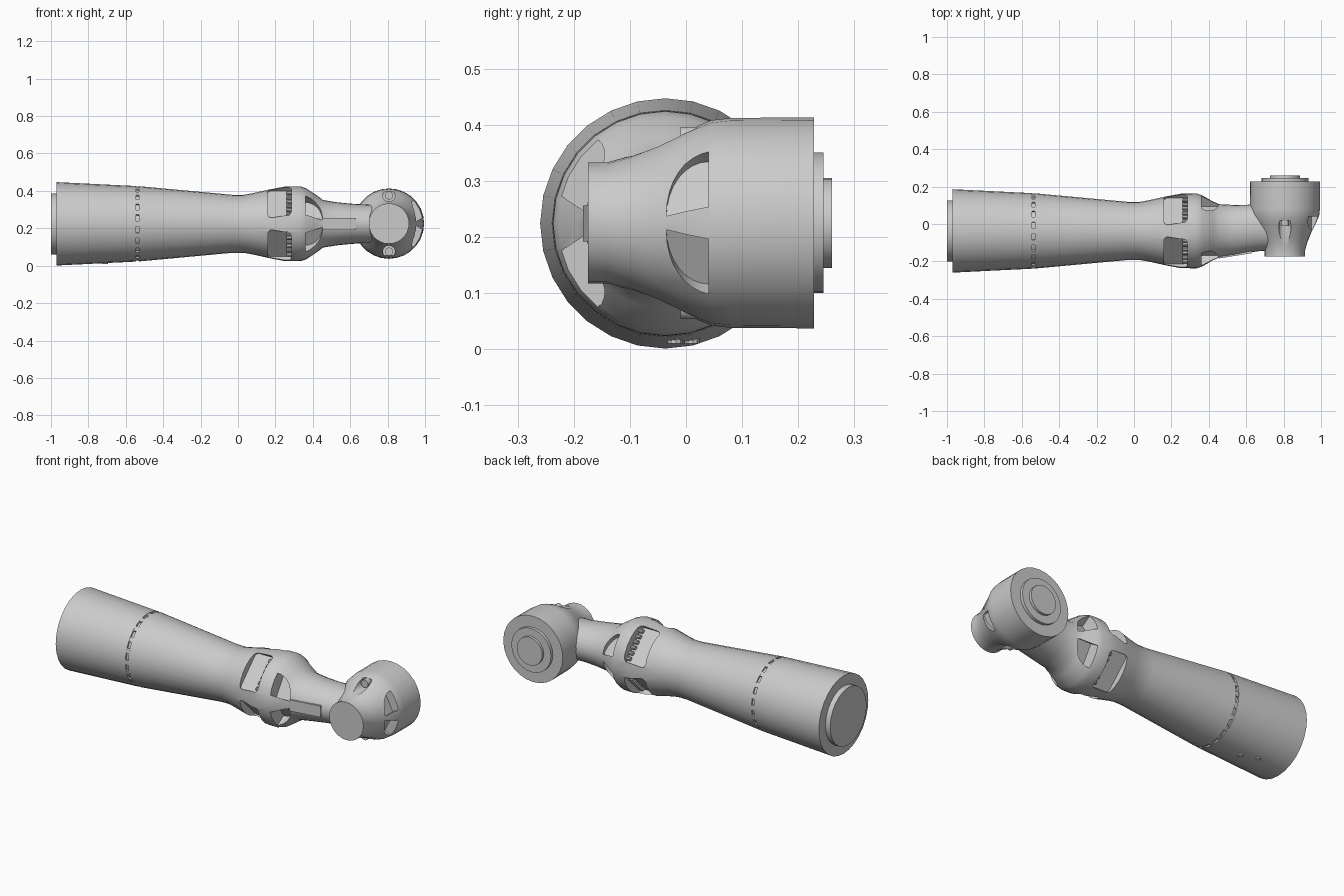
import bpy, bmesh, math
from mathutils import Vector

cube = bpy.data.objects.get("Cube")
if cube:
    bpy.data.objects.remove(cube)

grey = bpy.data.materials.new("light_grey")
grey.use_nodes = True
COLOUR = (0.6, 0.6, 0.6, 1)
grey.diffuse_color = COLOUR
grey.node_tree.nodes["Principled BSDF"].inputs["Base Color"].default_value = COLOUR

X, Y, Z = Vector((1, 0, 0)), Vector((0, 1, 0)), Vector((0, 0, 1))
ARM = Vector((0, -0.037, 0.224))      # axis of the arm, along x
JOINT = Vector((0.807, 0, 0.225))     # axis of the wrist joint, along y


def finish(name, bm):
    bmesh.ops.recalc_face_normals(bm, faces=bm.faces)
    mesh = bpy.data.meshes.new(name)
    bm.to_mesh(mesh)
    bm.free()
    obj = bpy.data.objects.new(name, mesh)
    bpy.context.collection.objects.link(obj)
    mesh.materials.append(grey)
    return obj


def smooth(obj, angle=32):
    bpy.ops.object.select_all(action='DESELECT')
    obj.select_set(True)
    bpy.context.view_layer.objects.active = obj
    bpy.ops.object.shade_smooth_by_angle(angle=math.radians(angle))


def loft(bm, origin, axis, a, b, sections, sides):
    """Skin elliptical sections (position, shift along a, radius a, radius b)."""
    rings = []
    for t, shift, ra, rb in sections:
        angles = [math.tau * i / sides for i in range(sides)]
        rings.append([bm.verts.new(origin + axis * t + a * (shift + ra * math.cos(q))
                                   + b * rb * math.sin(q)) for q in angles])
    for low, high in zip(rings, rings[1:]):
        for i in range(sides):
            j = (i + 1) % sides
            bm.faces.new((low[i], low[j], high[j], high[i]))
    bm.faces.new(rings[0])
    bm.faces.new(rings[-1])


def turned(points):
    return [(t, 0, r, r) for t, r in points]


def rod(bm, centre, axis, length, radius, sides=10):
    a = axis.orthogonal().normalized()
    loft(bm, centre, axis, a, axis.cross(a),
         turned([(-length / 2, radius), (length / 2, radius)]), sides)


def prism(bm, outline, origin, u, v, n, low, high):
    ends = [[bm.verts.new(origin + u * p + v * q + n * d) for p, q in outline]
            for d in (low, high)]
    bm.faces.new(ends[0])
    bm.faces.new(ends[1])
    for i in range(len(outline)):
        j = (i + 1) % len(outline)
        bm.faces.new((ends[0][i], ends[0][j], ends[1][j], ends[1][i]))


def rounded(u0, u1, half, r):
    """Rounded rectangle outline."""
    points = []
    corners = [(u1 - r, half - r), (u0 + r, half - r), (u0 + r, r - half), (u1 - r, r - half)]
    for k, (cu, cv) in enumerate(corners):
        for s in range(5):
            q = math.pi / 2 * (k + s / 4)
            points.append((cu + r * math.cos(q), cv + r * math.sin(q)))
    return points


def quarter(square, tip, half, side):
    """Quarter-oval outline, square at one corner; its flat edge faces the rib."""
    return [(square, -half * side)] + [
        (square + (tip - square) * math.cos(q), side * (2 * half * math.sin(q) - half))
        for q in [math.pi / 2 * s / 8 for s in range(9)]]


def cut(obj, bm):
    cutter = finish("pocket_cutter", bm)
    cutter.hide_render = True
    mod = obj.modifiers.new("pockets", 'BOOLEAN')
    mod.operation, mod.solver, mod.object = 'DIFFERENCE', 'EXACT', cutter
    bpy.context.view_layer.update()
    graph = bpy.context.evaluated_depsgraph_get()
    mesh = bpy.data.meshes.new_from_object(obj.evaluated_get(graph))
    obj.modifiers.clear()
    obj.data = mesh
    bpy.data.objects.remove(cutter)


# Arm tube with ring groove, collar and oval neck
bm = bmesh.new()
profile = turned([(-0.97, 0.223), (-0.545, 0.202), (-0.545, 0.192), (-0.528, 0.192),
                  (-0.528, 0.201), (-0.03, 0.155), (0.03, 0.155), (0.08, 0.164),
                  (0.17, 0.184), (0.25, 0.199), (0.335, 0.2), (0.365, 0.19)])
profile += [(0.42, 0, 0.158, 0.153), (0.455, 0, 0.143, 0.127), (0.53, 0.003, 0.136, 0.115),
            (0.6, 0.01, 0.129, 0.108), (0.66, 0.02, 0.129, 0.104), (0.79, 0.02, 0.12, 0.1)]
loft(bm, ARM, X, Y, Z, profile, 28)
arm = finish("arm_body", bm)

cutters = bmesh.new()
bolts = bmesh.new()
for k in range(4):
    # Large collar pockets on the four diagonals, each with a row of bolts
    q = math.radians(45 + 90 * k)
    n = Y * math.cos(q) + Z * math.sin(q)
    v = X.cross(n)
    prism(cutters, rounded(0.16, 0.285, 0.106, 0.022), ARM, X, v, n, 0.143, 0.3)
    for i in range(6):
        rod(bolts, ARM + X * 0.273 + n * 0.152 + v * (i - 2.5) * 0.032, X, 0.026, 0.011)
for sy in (-1, 1):
    for sz in (-1, 1):
        # Small neck pockets beside the front and back ribs
        q = math.radians(33)
        n = Y * sy * math.cos(q) + Z * sz * math.sin(q)
        v = Z * sz * math.cos(q) - Y * sy * math.sin(q)
        prism(cutters, quarter(0.36, 0.452, 0.06, 1), ARM, X, v, n, 0.118, 0.3)
cut(arm, cutters)
smooth(arm)
smooth(finish("collar_bolts", bolts))

# Rib plate on the front of the neck
bm = bmesh.new()
prism(bm, [(0.455, -0.184), (0.63, -0.156), (0.63, -0.1), (0.455, -0.1)],
      Vector((0, 0, ARM.z)), X, Y, Z, -0.032, 0.032)
finish("neck_rib", bm)

# Spacers in the ring groove
bm = bmesh.new()
for i in range(20):
    q = math.tau * i / 20
    n = Y * math.cos(q) + Z * math.sin(q)
    prism(bm, [(-0.547, -0.014), (-0.526, -0.014), (-0.526, 0.014), (-0.547, 0.014)],
          ARM, X, X.cross(n), n, 0.185, 0.2)
finish("groove_spacers", bm)

# Mounting flange at the wide end
bm = bmesh.new()
rod(bm, ARM + X * -0.975, X, 0.05, 0.164, 28)
smooth(finish("base_flange", bm))

# Screws under the wide end
bm = bmesh.new()
for x, y in ((-0.71, -0.02), (-0.8, 0.01)):
    rod(bm, Vector((x, y, 0.022)), Z, 0.024, 0.014)
smooth(finish("underside_screws", bm))

# Wrist joint housing with stepped back caps
bm = bmesh.new()
loft(bm, JOINT, Y, Z, X, turned([
    (-0.175, 0.108), (-0.14, 0.108), (-0.1, 0.119), (-0.05, 0.139), (0, 0.164),
    (0.045, 0.183), (0.08, 0.187), (0.228, 0.188), (0.228, 0.125), (0.245, 0.125),
    (0.245, 0.08), (0.26, 0.08)]), 28)
joint = finish("wrist_joint", bm)

cutters = bmesh.new()
bolts = bmesh.new()
for s in (-1, 1):
    # Side pockets either side of the outer rib, and bolt wells above and below
    q = math.radians(27)
    n = X * math.cos(q) + Z * s * math.sin(q)
    v = Z * s * math.cos(q) - X * math.sin(q)
    prism(cutters, quarter(0.04, -0.035, 0.055, 1), JOINT, Y, v, n, 0.132, 0.3)
    rod(cutters, JOINT + Z * s * 0.15 + Y * -0.08, Y, 0.2, 0.033, 16)
    rod(bolts, JOINT + Z * s * 0.15 + Y * 0.01, Y, 0.04, 0.022, 12)
cut(joint, cutters)
smooth(joint)
smooth(finish("wrist_bolts", bolts))
